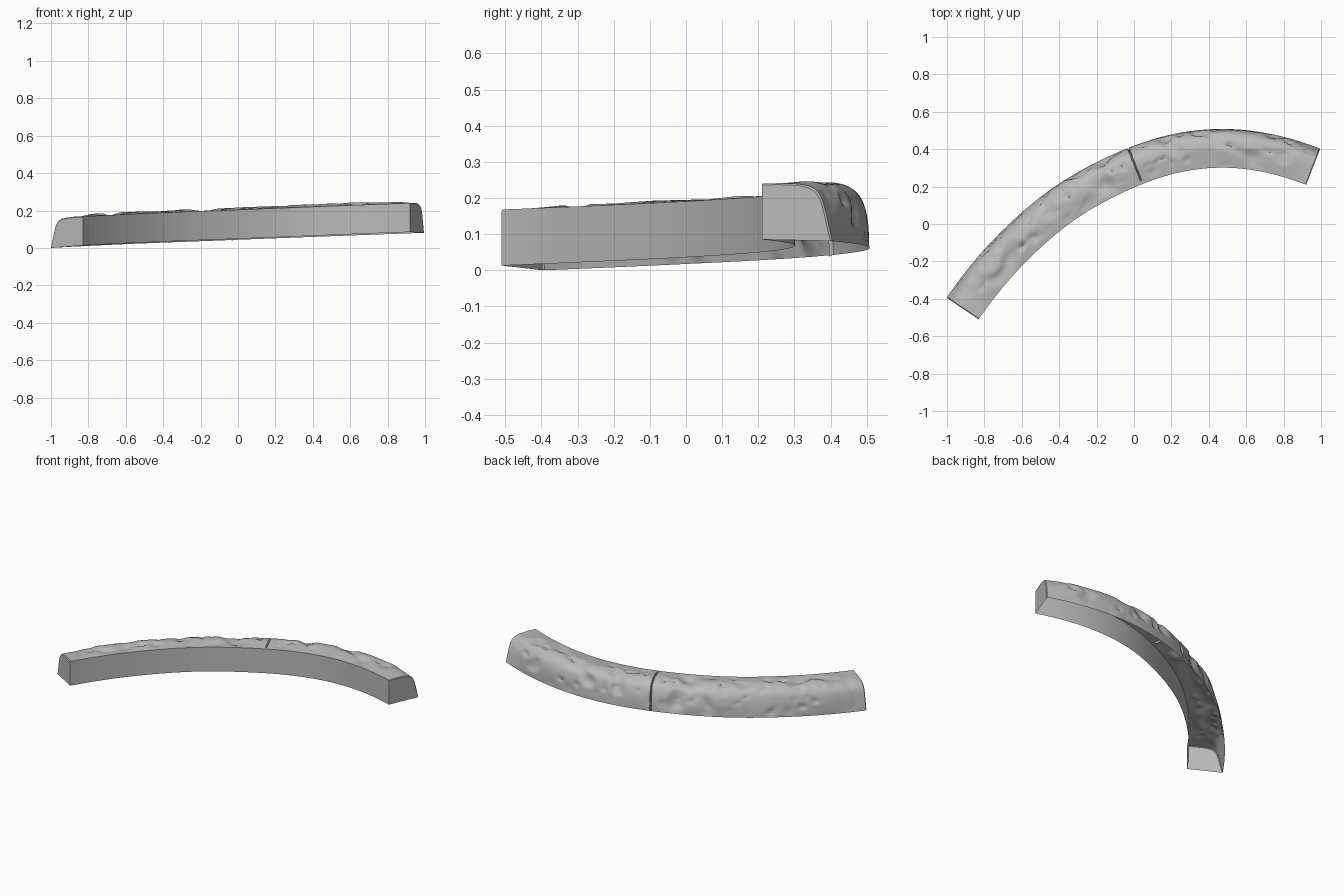
import bpy
import bmesh
import math
from mathutils import Vector, noise

cube = bpy.data.objects.get("Cube")
if cube:
    bpy.data.objects.remove(cube, do_unlink=True)

WIDTH, HEIGHT = 0.207, 0.155


def spline(pts, s):
    """Point and direction on a smooth curve; first and last points only steer it."""
    spans = len(pts) - 3
    i = min(int(s * spans), spans - 1)
    t = s * spans - i
    a, b, c, d = pts[i:i + 4]
    k1, k2, k3 = c - a, 2 * a - 5 * b + 4 * c - d, 3 * b - a - 3 * c + d
    return (2 * b + k1 * t + k2 * t**2 + k3 * t**3) / 2, k1 + 2 * k2 * t + 3 * k3 * t**2


def vectors(*pairs):
    return [Vector(p) for p in pairs]


# Inner edge in plan, and the worn top and outer face as a cross-section
path = vectors((-1, -.82), (-.83, -.51), (-.6, -.225), (-.32, .02), (0, .195),
               (.3, .287), (.6, .293), (.92, .21), (1.22, .05))
section = vectors((-.2, 1), (0, 1), (.2, 1.01), (.4, 1.01), (.6, .99), (.74, .93),
                  (.84, .78), (.9, .55), (.95, .28), (1, 0), (1.04, -.3))
profile = [Vector((0, 0))] + [spline(section, i / 36)[0] for i in range(37)]

# Stations along the stone, with tight ones for the crack and the end edges
CRACK = 0.525
stations = sorted([i / 150 for i in range(151)]
                  + [CRACK - .003, CRACK, CRACK + .003, .002, .998])


def surface_point(s, u, h):
    base, along = spline(path, s)
    out = Vector((along.y, -along.x)).normalized() * -1
    ends = min(1, min(s, 1 - s) / .08)
    wear = max(0, u) * h if u < .5 else math.sin(math.pi * min(1, h) * .5) * .5
    swell = ends * (.6 + .4 * s)
    # Body is a little fuller than the ends
    offset = u * WIDTH + .012 * swell * math.sin(math.pi * min(1, h)) * (u > .5)
    rise = h * HEIGHT + .036 * swell * wear
    if 0 < u and h > 0:
        # Broad chipped dents and fine unevenness
        p = Vector((base.x + out.x * offset, base.y + out.y * offset, rise))
        chip = max(0, noise.noise(p * 9) - .12) * .035 + noise.noise(p * 5) * .006
        chip += max(0, noise.noise(p * 22) - .3) * .03
        chip *= ends * min(1, u * 3) * min(1, h * 3)
        if abs(s - CRACK) < .0005 and u > .1:
            chip += .011
        lean = min(1, max(0, (u - .45) / .45))
        offset -= chip * lean
        rise -= chip * (1 - lean * .6)
    # Small rounding where the end faces meet the top
    if s in (0, 1):
        offset -= .004 * u
        rise -= .004 * h
    floor = .013 + .072 * s - u * (.013 - .009 * s)
    xy = base + out * offset
    return xy.x, xy.y, max(0, floor + rise)


bm = bmesh.new()
rings = []
for s in stations:
    ring = []
    for u, h in profile:
        wobble = 0
        if abs(s - CRACK) < .0035:
            wobble = .001 * math.sin(u * 25)
        x, y, z = surface_point(s, u, h)
        ring.append(bm.verts.new((x + wobble, y, z)))
    rings.append(ring)

# Skin: inner wall, top and outer face; the underside is open
for a, b in zip(rings, rings[1:]):
    for i in range(len(profile) - 1):
        bm.faces.new((a[i], b[i], b[i + 1], a[i + 1]))
bm.faces.new(rings[0])
bm.faces.new(list(reversed(rings[-1])))
bmesh.ops.recalc_face_normals(bm, faces=bm.faces)
if sum((f.normal.z * f.calc_area() for f in bm.faces)) < 0:
    bmesh.ops.reverse_faces(bm, faces=bm.faces)

mesh = bpy.data.meshes.new("curved_kerb_stone")
bm.to_mesh(mesh)
bm.free()
stone = bpy.data.objects.new("curved_kerb_stone", mesh)
bpy.context.collection.objects.link(stone)

# Plain grey stone
grey = bpy.data.materials.new("grey_stone")
grey.use_nodes = True
colour = (.5, .5, .5, 1)
grey.diffuse_color = colour
grey.node_tree.nodes["Principled BSDF"].inputs["Base Color"].default_value = colour
mesh.materials.append(grey)

bpy.ops.object.select_all(action="DESELECT")
stone.select_set(True)
bpy.context.view_layer.objects.active = stone
bpy.ops.object.shade_smooth_by_angle(angle=math.radians(35))
